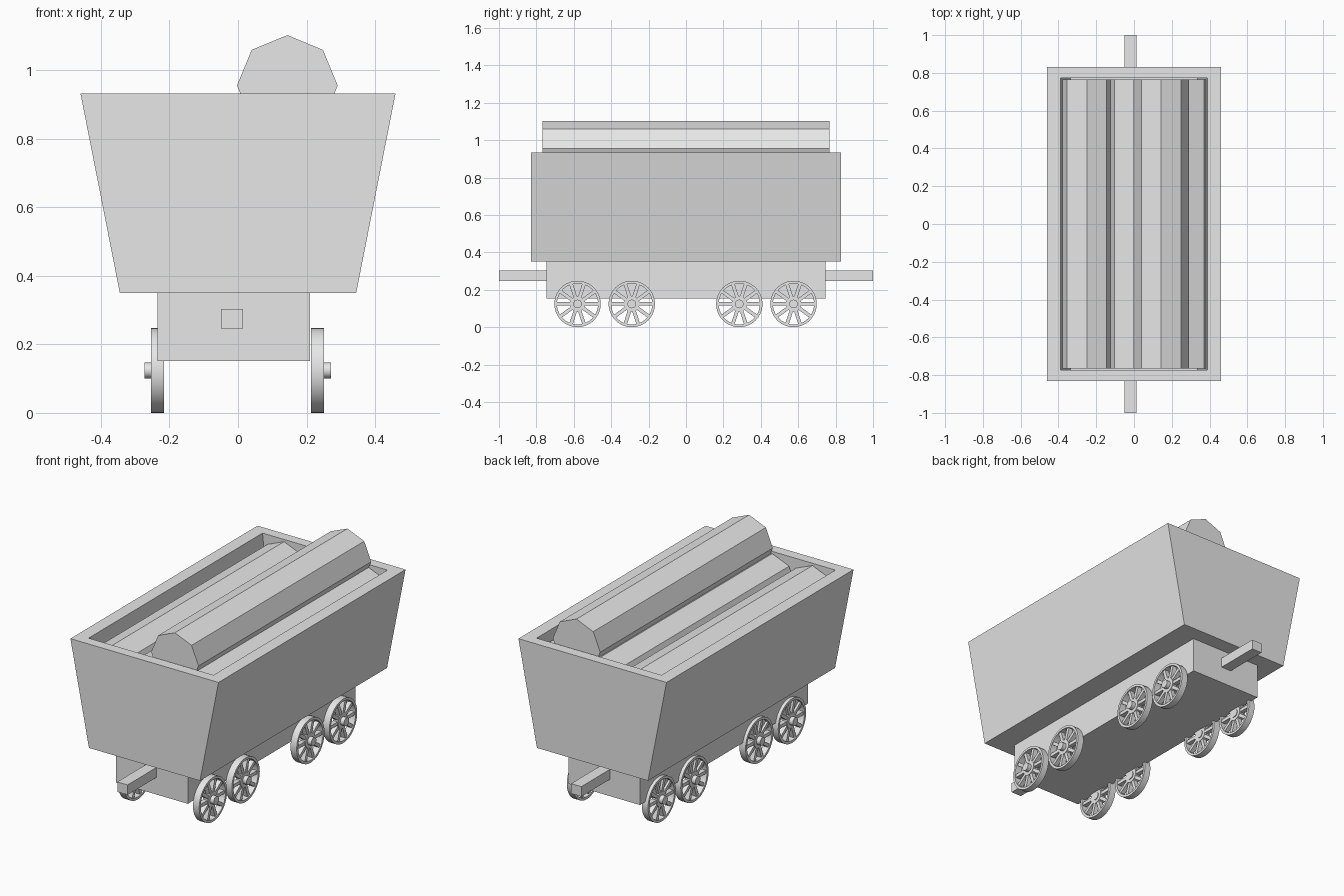
import bpy, bmesh, math
from mathutils import Matrix, Vector

if "Cube" in bpy.data.objects:
    bpy.data.objects.remove(bpy.data.objects["Cube"], do_unlink=True)

grey = bpy.data.materials.new("plain grey")
grey.use_nodes = True
grey.diffuse_color = (0.8, 0.8, 0.8, 1)
grey.node_tree.nodes["Principled BSDF"].inputs["Base Color"].default_value = (0.8, 0.8, 0.8, 1)


def finish(name, bm, smooth=False):
    bmesh.ops.recalc_face_normals(bm, faces=bm.faces[:])
    mesh = bpy.data.meshes.new(name)
    bm.to_mesh(mesh)
    bm.free()
    mesh.materials.append(grey)
    obj = bpy.data.objects.new(name, mesh)
    bpy.context.collection.objects.link(obj)
    if smooth:
        bpy.ops.object.select_all(action='DESELECT')
        obj.select_set(True)
        bpy.context.view_layer.objects.active = obj
        bpy.ops.object.shade_smooth_by_angle(angle=math.radians(35))
    return obj


def add_box(bm, lo, hi, matrix=Matrix()):
    lo, hi = Vector(lo), Vector(hi)
    size = Matrix.Diagonal((*(hi - lo), 1))
    bmesh.ops.create_cube(bm, size=1, matrix=matrix @ Matrix.Translation((lo + hi) / 2) @ size)


def box(name, lo, hi):
    bm = bmesh.new()
    add_box(bm, lo, hi)
    return finish(name, bm)


def add_loft(bm, rings, closed=False):
    """Join rings of points with quads; cap the ends unless closed."""
    loops = [[bm.verts.new(p) for p in ring] for ring in rings]
    pairs = list(zip(loops, loops[1:]))
    if closed:
        pairs.append((loops[-1], loops[0]))
    for a, b in pairs:
        for i in range(len(a)):
            j = (i + 1) % len(a)
            bm.faces.new((a[i], a[j], b[j], b[i]))
    if not closed:
        bm.faces.new(loops[0])
        bm.faces.new(loops[-1])


def rect(x, y, z):
    return [(-x, -y, z), (x, -y, z), (x, y, z), (-x, y, z)]


def circle_x(x, r, n):
    """Circle of n points in the yz plane."""
    return [(x, r * math.sin(t * math.tau / n), r * math.cos(t * math.tau / n)) for t in range(n)]


# Open hopper with flared sides and a hollow inside
bm = bmesh.new()
add_loft(bm, [rect(0.345, 0.83, 0.35), rect(0.46, 0.83, 0.933),
              rect(0.388, 0.772, 0.933), rect(0.335, 0.772, 0.40)])
finish("hopper", bm)

# Underframe and the coupling bar running through it
box("underframe", (-0.235, -0.745, 0.152), (0.21, 0.745, 0.351))
box("coupling_bar", (-0.05, -1.0, 0.247), (0.014, 1.0, 0.303))

# Eight-sided logs: three in a row and one on top
for name, x, z in (("log_right", -0.25, 0.777), ("log_middle", 0.0, 0.777),
                   ("log_left", 0.267, 0.777), ("log_top", 0.144, 0.956)):
    bm = bmesh.new()
    add_loft(bm, [[(x + px, y, z + pz) for _, px, pz in circle_x(0, 0.147, 8)]
                  for y in (-0.766, 0.766)])
    finish(name, bm)

# Spoked wheels with protruding hubs
R, SPOKES, SEG = 0.124, 10, 40


def wheel(name, side, y):
    bm = bmesh.new()
    a, b = 0.0, 0.038
    add_loft(bm, [circle_x(a, R, SEG), circle_x(b, R, SEG),
                  circle_x(b, R - 0.014, SEG), circle_x(a, R - 0.014, SEG)], closed=True)
    add_loft(bm, [circle_x(a + 0.004, 0.042, 24), circle_x(b - 0.003, 0.042, 24)])
    add_loft(bm, [circle_x(a, 0.023, 20), circle_x(b + 0.02, 0.023, 20)])
    for i in range(SPOKES):
        turn = Matrix.Rotation((i + 0.5) * math.tau / SPOKES, 4, 'X')
        add_box(bm, (a + 0.006, -0.0095, 0.03), (b - 0.006, 0.0095, R - 0.008), turn)
    bm.transform(Matrix.Translation((-0.001 + side * 0.2145, y, R)) @ Matrix.Diagonal((side, 1, 1, 1)))
    finish(name, bm, smooth=True)


for side, label in ((1, "left"), (-1, "right")):
    for i, y in enumerate((-0.58, -0.29, 0.285, 0.575)):
        wheel(f"wheel_{label}_{i + 1}", side, y)
